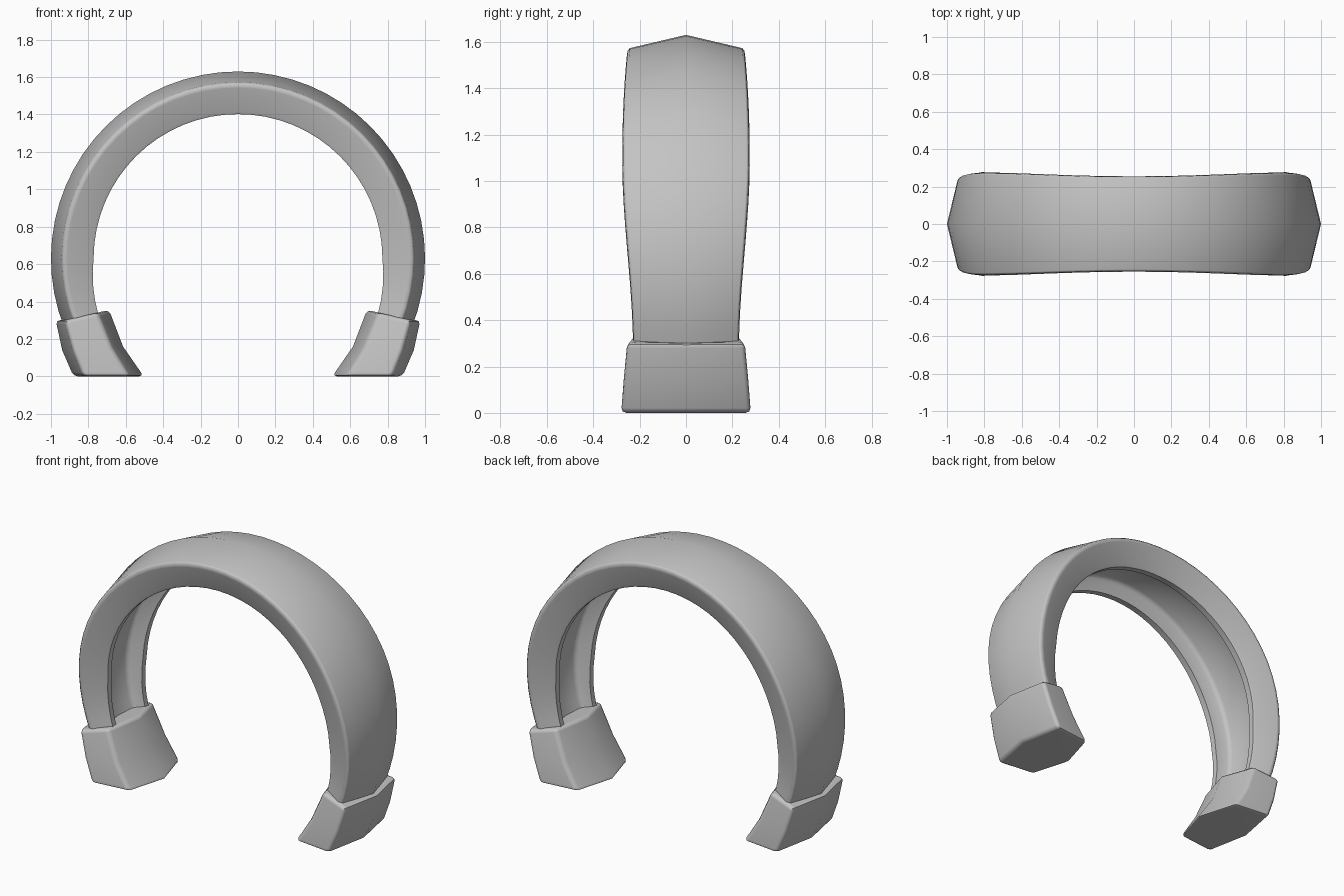
import bpy, bmesh, math

if "Cube" in bpy.data.objects:
    bpy.data.objects.remove(bpy.data.objects["Cube"])

grey = bpy.data.materials.new("plain grey")
grey.use_nodes = True
GREY = (0.55, 0.55, 0.55, 1)
grey.diffuse_color = GREY
grey.node_tree.nodes["Principled BSDF"].inputs["Base Color"].default_value = GREY


def loft(name, rings, bevel=0):
    """Skin closed rings of points into a capped solid, softening hard edges."""
    bm = bmesh.new()
    loops = [[bm.verts.new(p) for p in ring] for ring in rings]
    for a, b in zip(loops, loops[1:]):
        for i in range(len(a)):
            j = (i + 1) % len(a)
            bm.faces.new((a[i], a[j], b[j], b[i]))
    bm.faces.new(loops[0])
    bm.faces.new(loops[-1])
    bmesh.ops.recalc_face_normals(bm, faces=bm.faces)
    if bevel:
        hard = [e for e in bm.edges if e.calc_face_angle() > math.radians(42)]
        bmesh.ops.bevel(bm, geom=hard, offset=bevel, segments=2, profile=0.5,
                        affect='EDGES', clamp_overlap=True)
    mesh = bpy.data.meshes.new(name)
    bm.to_mesh(mesh)
    bm.free()
    obj = bpy.data.objects.new(name, mesh)
    bpy.context.collection.objects.link(obj)
    mesh.materials.append(grey)
    bpy.ops.object.select_all(action='DESELECT')
    obj.select_set(True)
    bpy.context.view_layer.objects.active = obj
    bpy.ops.object.shade_smooth_by_angle(angle=math.radians(45))
    weighted = obj.modifiers.new("even_shading", 'WEIGHTED_NORMAL')
    weighted.keep_sharp = True


def half_width(deg):
    """Band is widest at the shoulders and narrows towards the ends."""
    if deg < 60:
        return 0.265 - 0.01 * math.cos(math.pi * deg / 60)
    return 0.2515 + 0.0235 * math.cos(math.pi * (deg - 60) / 54)


# Band: ridged outside, crisp shoulders, shallow channel inside
CENTRE_Z, END, STEPS = 0.63, 112, 40
half = [(0.95, 0.943), (0.985, 0.933), (1.0, 0.912), (0.81, 0.785),
        (0.78, 0.772), (0.63, 0.772), (0.58, 0.85), (0.48, 0.875)]
section = ([(0, 1.0)] + half + [(0, 0.885)]
           + [(-w, r) for w, r in reversed(half)])
rings = []
for k in range(STEPS + 1):
    deg = END * (2 * k / STEPS - 1)
    t, w = math.radians(deg), half_width(abs(deg))
    thin = 0.03 * max(0, (abs(deg) - 90) / 20)   # rims thin out near the ends
    ring = []
    for y, r in section:
        r += thin if r < 0.8 else 0
        ring.append((r * math.sin(t), y * w, CENTRE_Z + r * math.cos(t)))
    rings.append(ring)
loft("cuff_band", rings)

# End caps: six-sided, flaring and curving inwards to the flat foot
# outer ridge x, outer corner x, inner corner x, inner ridge x,
# outer half depth, inner half depth, outer z, inner z
cap_rows = [
    (0.88, 0.825, 0.58, 0.505, 0.282, 0.255, 0.0, 0.0),
    (0.94, 0.88, 0.675, 0.615, 0.272, 0.245, 0.14, 0.16),
    (0.975, 0.925, 0.75, 0.69, 0.257, 0.225, 0.3, 0.355),
]
for side, name in ((1, "left_end_cap"), (-1, "right_end_cap")):
    rings = []
    for xo, co, ci, xi, do, di, zo, zi in cap_rows:
        ring = [(xo, 0), (co, do), (ci, di), (xi, 0), (ci, -di), (co, -do)]
        rings.append([(side * x, y, zo + (zi - zo) * max(0, (co - x) / (co - xi)))
                      for x, y in ring])
    loft(name, rings, 0.022)
